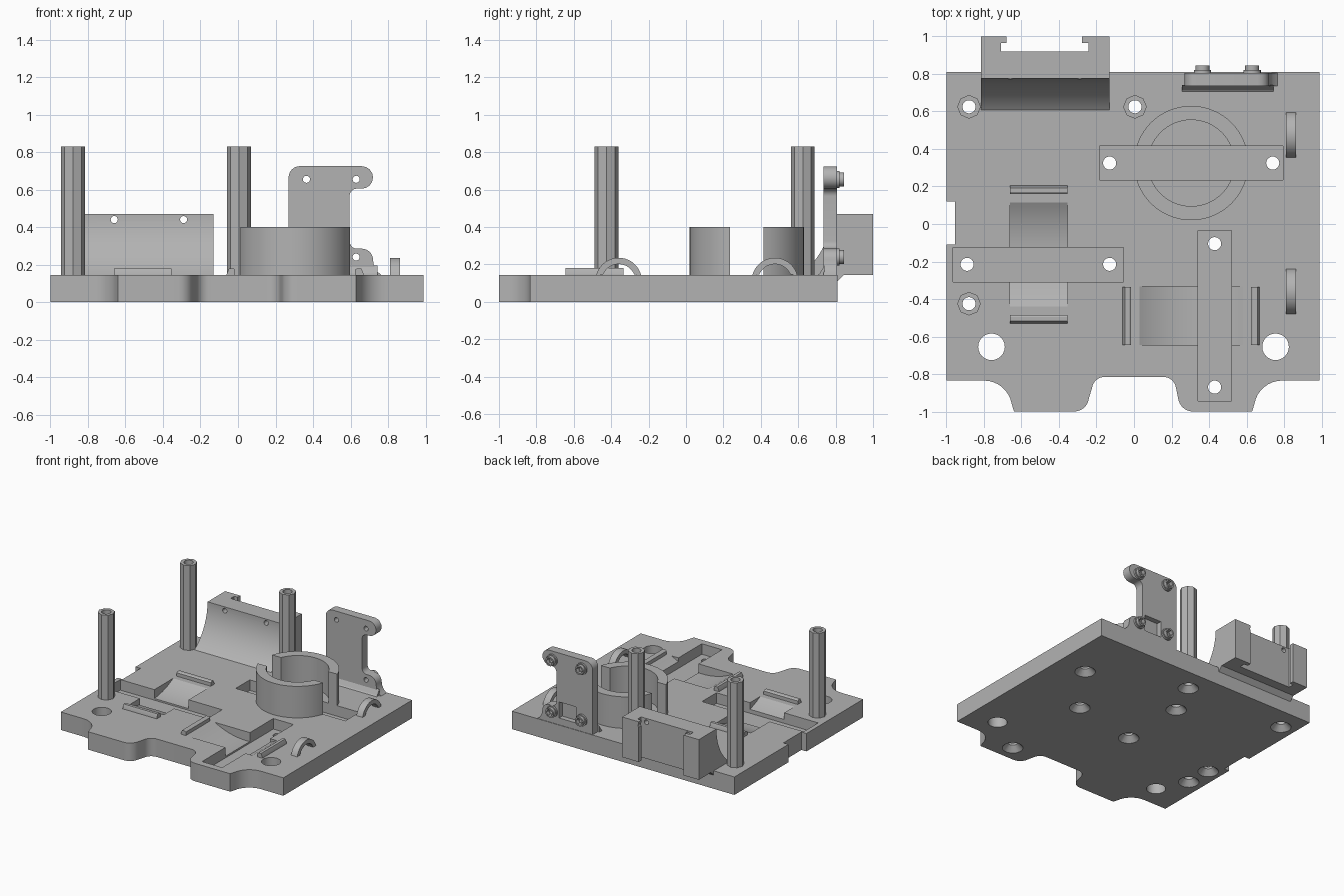
import bpy, bmesh, math
from mathutils import Vector

if "Cube" in bpy.data.objects:
    bpy.data.objects.remove(bpy.data.objects["Cube"])

grey = bpy.data.materials.new("light_grey")
grey.diffuse_color = (0.45, 0.45, 0.45, 1)
grey.use_nodes = True
grey.node_tree.nodes["Principled BSDF"].inputs["Base Color"].default_value = grey.diffuse_color
PLATE_TOP, SLOT_FLOOR = 0.145, 0.06


def finish(name, bm):
    bmesh.ops.recalc_face_normals(bm, faces=bm.faces)
    me = bpy.data.meshes.new(name)
    bm.to_mesh(me)
    bm.free()
    ob = bpy.data.objects.new(name, me)
    bpy.context.collection.objects.link(ob)
    me.materials.append(grey)
    return ob


def prism(name, pts, axis, lo, hi):
    """Extrude a 2D outline along an axis: x -> (y,z), y -> (x,z), z -> (x,y)."""
    place = {"x": lambda a, b, h: (h, a, b), "y": lambda a, b, h: (a, h, b),
             "z": lambda a, b, h: (a, b, h)}[axis]
    bm = bmesh.new()
    face = bm.faces.new([bm.verts.new(place(a, b, lo)) for a, b in pts])
    ext = bmesh.ops.extrude_face_region(bm, geom=[face])["geom"]
    bmesh.ops.translate(bm, vec=Vector(place(0, 0, hi - lo)),
                        verts=[v for v in ext if isinstance(v, bmesh.types.BMVert)])
    return finish(name, bm)


def box(name, x0, x1, y0, y1, z0, z1):
    return prism(name, [(x0, y0), (x1, y0), (x1, y1), (x0, y1)], "z", z0, z1)


def arc(cx, cy, r, a0, a1, n=8):
    return [(cx + r * math.cos(math.radians(a0 + (a1 - a0) * i / n)),
             cy + r * math.sin(math.radians(a0 + (a1 - a0) * i / n))) for i in range(n + 1)]


def circle(cx, cy, r, n=24):
    return arc(cx, cy, r, 0, 360 * (n - 1) / n, n - 1)


def cone(name, x, y, z0, z1, r0, r1, n=24):
    bm = bmesh.new()
    bmesh.ops.create_cone(bm, cap_ends=True, segments=n, radius1=r0, radius2=r1, depth=z1 - z0)
    bmesh.ops.translate(bm, vec=(x, y, (z0 + z1) / 2), verts=bm.verts)
    return finish(name, bm)


def boolean(ob, other, op="DIFFERENCE"):
    mod = ob.modifiers.new("bool", "BOOLEAN")
    mod.operation, mod.solver, mod.object = op, "EXACT", other
    bpy.context.view_layer.objects.active = ob
    bpy.ops.object.modifier_apply(modifier=mod.name)
    bpy.data.objects.remove(other, do_unlink=True)


def smooth(ob):
    bpy.ops.object.select_all(action="DESELECT")
    ob.select_set(True)
    bpy.context.view_layer.objects.active = ob
    bpy.ops.object.shade_smooth_by_angle(angle=math.radians(28))


# Base plate with scalloped front edge and a notch in the left side
outline = [(-1, -0.835)]
outline += arc(-0.80, -0.985, 0.15, 90, 10)
outline += [(-0.64, -1)]
outline += arc(-0.32, -0.92, 0.08, -90, -8)
outline += arc(-0.155, -0.885, 0.07, 172, 90)
outline += arc(0.155, -0.885, 0.07, 90, 8)
outline += arc(0.315, -0.92, 0.08, 188, 270)
outline += [(0.63, -1)]
outline += arc(0.79, -0.985, 0.15, 170, 90)
outline += [(0.99, -0.835), (0.99, 0.81), (-1, 0.81), (-1, 0.12), (-0.955, 0.12),
            (-0.955, -0.11), (-1, -0.11)]
plate = prism("base_plate", outline, "z", 0, PLATE_TOP)


# Two saddles with raised lips at both ends
def saddle(axis, lo, hi, c0, c1):
    mid, half = (lo + hi) / 2, (hi - lo) / 2
    top, lip = 0.18, half - 0.035
    for s in (-1, 1):
        pts = [(mid + s * half, 0.10), (mid + s * half, 0.15), (mid + s * (half - 0.012), top),
               (mid + s * (lip - 0.01), top), (mid + s * (lip - 0.01), 0.10)]
        boolean(plate, prism("lip", pts, axis, c0, c1), "UNION")
    sag = top - 0.072
    r = (lip * lip + sag * sag) / (2 * sag)
    a = math.degrees(math.asin(lip / r))
    pts = arc(mid, top + r - sag, r, 270 - a, 270 + a, 24) + [(mid + lip, 0.3), (mid - lip, 0.3)]
    boolean(plate, prism("scoop", pts, axis, c0 - 0.0005, c1 + 0.0005))


saddle("x", -0.53, 0.205, -0.66, -0.355)
saddle("y", -0.06, 0.67, -0.645, -0.335)

# Round holder standing on the plate
ring = prism("round_holder", circle(0.305, 0.325, 0.305, 64), "z", 0.1, 0.40)
boolean(ring, prism("bore", circle(0.305, 0.325, 0.23, 64), "z", 0.0, 0.6))
boolean(plate, ring, "UNION")

# Strap slots, the back one also splitting the round holder
for x0, x1, y0, y1 in ((-0.965, -0.055, -0.31, -0.125), (0.34, 0.52, -0.945, -0.035),
                       (-0.185, 0.795, 0.235, 0.415)):
    boolean(plate, box("slot", x0, x1, y0, y1, SLOT_FLOOR, 0.6))

# Screw holes with countersinks below, and two large through holes
posts = [(-0.88, 0.625), (0.005, 0.625), (-0.88, -0.425)]
screws = [(-0.89, -0.215), (-0.13, -0.215), (0.43, -0.105), (0.43, -0.87),
          (-0.13, 0.325), (0.74, 0.325)]
for x, y in posts + screws:
    boolean(plate, cone("hole", x, y, -0.1, 0.3, 0.035, 0.035))
    boolean(plate, cone("sink", x, y, -0.01, 0.045, 0.086, 0.033))
for x in (-0.76, 0.755):
    boolean(plate, cone("hole", x, -0.655, -0.1, 0.3, 0.071, 0.071))
smooth(plate)

# Octagonal hollow posts
for i, (x, y) in enumerate(posts):
    post = cone("post_%d" % (i + 1), x, y, PLATE_TOP, 0.83, 0.063, 0.063, 8)
    boolean(post, cone("bore", x, y, 0.0, 1.0, 0.035, 0.035))
    smooth(post)

# Cable loops on the right side
for name, y in (("front_cable_loop", -0.36), ("back_cable_loop", 0.475)):
    pts = arc(y, 0.112, 0.124, 15, 165, 20) + arc(y, 0.112, 0.09, 158, 22, 20)
    smooth(prism(name, pts, "x", 0.81, 0.865))

# Back block: hollowed front, overhanging the plate edge, with a T-shaped rail slot
profile = arc(0.375, 0.47, 0.40, -54.3, 0, 20)
profile += [(1.0, 0.47), (1.0, 0.145), (0.845, 0.145), (0.81, 0.11), (0.79, 0.11), (0.79, 0.14)]
block = prism("back_block", profile, "x", -0.815, -0.13)
boolean(block, box("rail", -0.71, -0.243, 0.92, 0.965, 0, 0.6))
boolean(block, box("mouth", -0.68, -0.277, 0.95, 1.1, 0, 0.6))
for x in (-0.66, -0.29):
    boolean(block, prism("bolt_hole", circle(x, 0.44, 0.019, 16), "y", 0.6, 1.1))
smooth(block)

# Upright bracket at the back right
shape = [(0.27, 0.14)] + arc(0.33, 0.665, 0.06, 180, 90)
shape += arc(0.66, 0.665, 0.06, 90, -90)
shape += arc(0.635, 0.565, 0.04, 90, 180) + arc(0.635, 0.325, 0.04, 180, 270)
shape += arc(0.66, 0.225, 0.06, 90, 0)
shape += [(0.725, 0.195), (0.74, 0.165), (0.77, 0.14)]
bracket = prism("bracket", shape, "y", 0.735, 0.806)
boolean(bracket, box("pocket", 0.42, 0.57, 0.765, 0.9, 0.20, 0.33))
bolts = [(x, z) for x in (0.365, 0.63) for z in (0.655, 0.24)]
for x, z in bolts:
    boss = prism("boss", circle(x, z, 0.046), "y", 0.79, 0.82)
    boolean(boss, prism("collar", circle(x, z, 0.037), "y", 0.80, 0.845), "UNION")
    boolean(bracket, boss, "UNION")
    boolean(bracket, prism("bolt_hole", circle(x, z, 0.019, 16), "y", 0.6, 1.0))
    boolean(bracket, prism("nut_seat", circle(x, z, 0.028, 6), "y", 0.815, 1.0))
smooth(bracket)

# Sloped foot along the front of the bracket
foot = [(0.70, 0.14), (0.715, 0.152), (0.74, 0.195), (0.74, 0.14)]
prism("bracket_foot", foot, "x", 0.255, 0.745)
